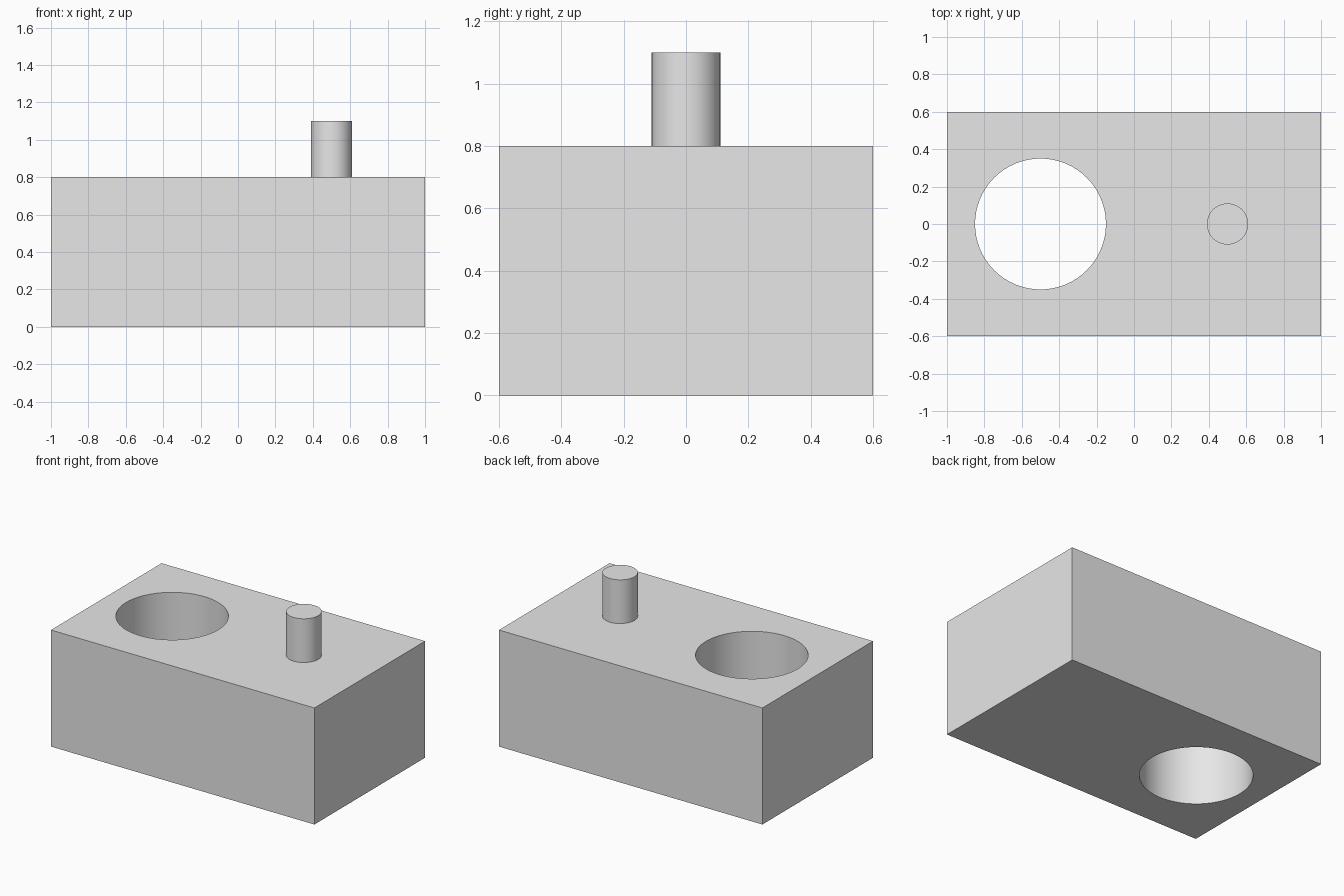
import bpy
import math

cube = bpy.data.objects.get("Cube")
if cube:
    bpy.data.objects.remove(cube, do_unlink=True)

GREY = (0.8, 0.8, 0.8, 1.0)
grey = bpy.data.materials.new("light_grey")
grey.use_nodes = True
grey.diffuse_color = GREY
grey.node_tree.nodes["Principled BSDF"].inputs["Base Color"].default_value = GREY


def finish(name):
    obj = bpy.context.active_object
    obj.name = name
    obj.data.materials.append(grey)
    return obj


def cylinder(name, x, radius, bottom, top):
    bpy.ops.mesh.primitive_cylinder_add(
        vertices=64, radius=radius, depth=top - bottom,
        location=(x, 0, (bottom + top) / 2))
    return finish(name)


def smooth(obj):
    bpy.ops.object.select_all(action='DESELECT')
    obj.select_set(True)
    bpy.context.view_layer.objects.active = obj
    bpy.ops.object.shade_smooth_by_angle(angle=math.radians(30))


# Cutter for the round through hole
cutter = cylinder("hole_cutter", -0.5, 0.35, -0.2, 1.0)
cutter.hide_render = True

# Rectangular block with the hole cut through it
bpy.ops.mesh.primitive_cube_add(size=1, location=(0, 0, 0.4))
block = finish("block")
block.scale = (2, 1.2, 0.8)
bpy.ops.object.transform_apply(location=False, rotation=False, scale=True)
hole = block.modifiers.new("through_hole", 'BOOLEAN')
hole.operation = 'DIFFERENCE'
hole.solver = 'EXACT'
hole.object = cutter
bpy.ops.object.modifier_apply(modifier=hole.name)
bpy.data.objects.remove(cutter, do_unlink=True)
smooth(block)

# Round peg standing on the top face, seated slightly into the block
peg = cylinder("peg", 0.5, 0.11, 0.78, 1.1)
smooth(peg)
